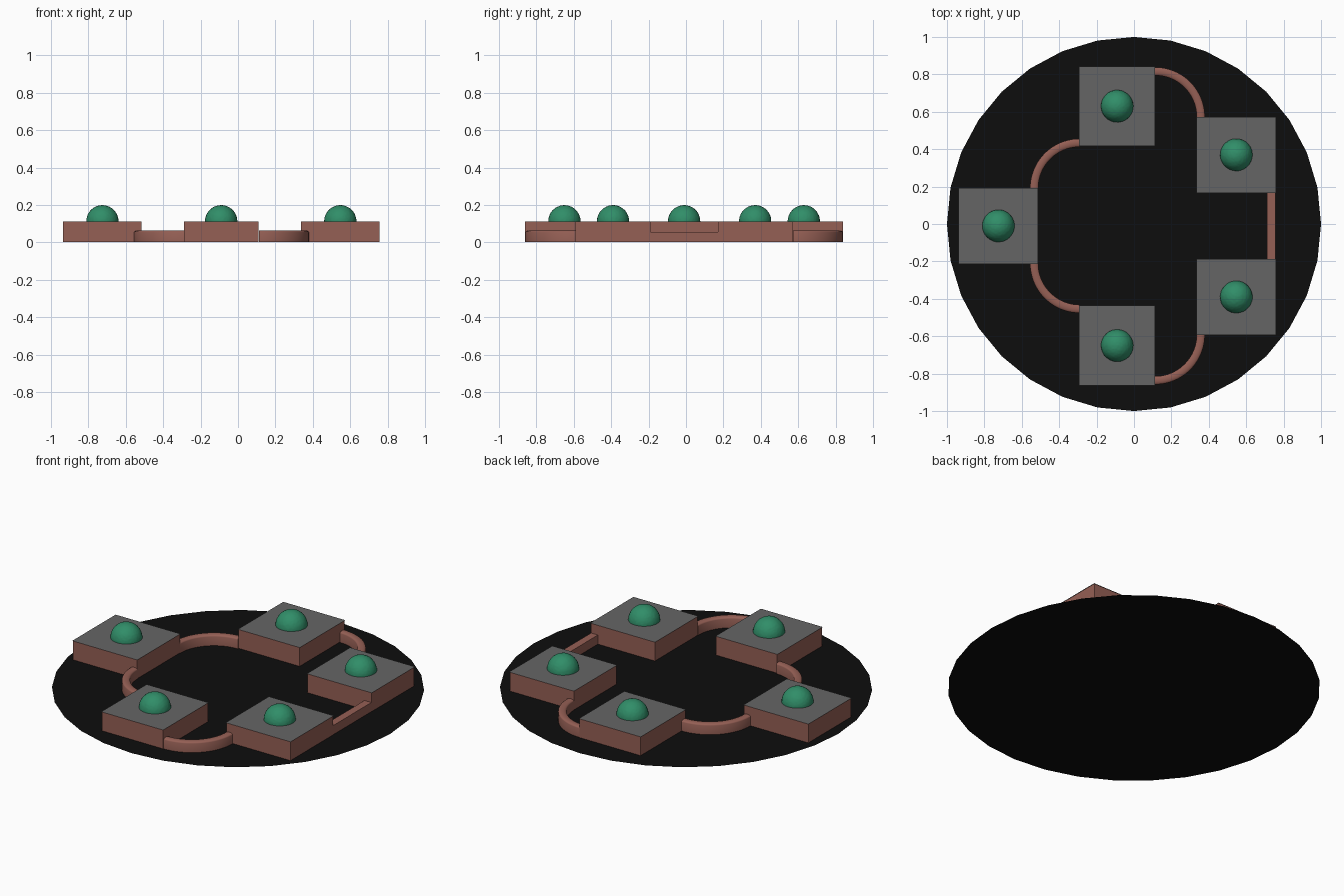
import bpy, bmesh, math, random
from mathutils import Vector

if "Cube" in bpy.data.objects:
    bpy.data.objects.remove(bpy.data.objects["Cube"])

random.seed(3)


def material(name, rgb):
    m = bpy.data.materials.new(name)
    m.diffuse_color = (*rgb, 1)
    m.use_nodes = True
    m.node_tree.nodes["Principled BSDF"].inputs["Base Color"].default_value = m.diffuse_color
    return m


BRICK = material("brick", (0.30, 0.115, 0.09))
GREEN = material("foliage", (0.03, 0.27, 0.14))
BLACK = material("black", (0.004, 0.004, 0.004))
SLATE = material("slate", (0.13, 0.13, 0.13))
FLOOR = 0.001   # keeps undersides just above the base disc
TOP = 0.113


def finish(name, bm, mat, smooth=None):
    bmesh.ops.recalc_face_normals(bm, faces=bm.faces)
    me = bpy.data.meshes.new(name)
    bm.to_mesh(me)
    bm.free()
    me.materials.append(mat)
    ob = bpy.data.objects.new(name, me)
    bpy.context.collection.objects.link(ob)
    if smooth:
        bpy.ops.object.select_all(action='DESELECT')
        ob.select_set(True)
        bpy.context.view_layer.objects.active = ob
        bpy.ops.object.shade_smooth_by_angle(angle=math.radians(smooth))
    return ob


def box(name, x0, x1, y0, y1, z0, z1, mat):
    bm = bmesh.new()
    bmesh.ops.create_cube(bm, size=1)
    bmesh.ops.scale(bm, vec=(x1 - x0, y1 - y0, z1 - z0), verts=bm.verts)
    bmesh.ops.translate(bm, vec=((x0 + x1) / 2, (y0 + y1) / 2, (z0 + z1) / 2), verts=bm.verts)
    return finish(name, bm, mat)


def curved_wall(name, cx, cy, start, radius=0.244, half=0.022, steps=20):
    # wall section with a shallow rounded top, swept through a quarter turn
    section = [(-half, FLOOR), (half, FLOOR)]
    for i in range(9):
        a = math.pi * i / 8
        section.append((half * math.cos(a), 0.054 + 0.01 * math.sin(a)))
    bm = bmesh.new()
    rings = []
    for s in range(steps + 1):
        a = math.radians(start + 90 * s / steps)
        rings.append([bm.verts.new((cx + (radius + r) * math.cos(a),
                                    cy + (radius + r) * math.sin(a), z)) for r, z in section])
    n = len(section)
    for p, q in zip(rings, rings[1:]):
        for i in range(n):
            j = (i + 1) % n
            bm.faces.new((p[i], p[j], q[j], q[i]))
    bm.faces.new(rings[0])
    bm.faces.new(rings[-1])
    finish(name, bm, BRICK, 40)


# Flat base disc
bm = bmesh.new()
bmesh.ops.create_circle(bm, cap_ends=True, segments=32, radius=1)
finish("base_disc", bm, BLACK)

# Square planters: block, grey top sheet and rough round shrub
planters = {
    "left": (-0.725, -0.01, 0.42, 0.40),
    "back": (-0.09, 0.63, 0.40, 0.42),
    "back_right": (0.547, 0.37, 0.42, 0.40),
    "front_right": (0.547, -0.39, 0.42, 0.40),
    "front": (-0.09, -0.65, 0.40, 0.42),
}
for key, (x, y, w, d) in planters.items():
    box(key + "_planter", x - w / 2, x + w / 2, y - d / 2, y + d / 2, FLOOR, TOP, BRICK)

    bm = bmesh.new()
    bmesh.ops.create_grid(bm, x_segments=1, y_segments=1, size=0.5)
    bmesh.ops.scale(bm, vec=(w + 0.006, d + 0.006, 1), verts=bm.verts)
    bmesh.ops.translate(bm, vec=(x, y, TOP + 0.001), verts=bm.verts)
    finish(key + "_planter_top", bm, SLATE)

    bm = bmesh.new()
    bmesh.ops.create_icosphere(bm, subdivisions=5, radius=0.086)
    for v in bm.verts:
        v.co *= 1 + random.uniform(-0.006, 0.006)
    bmesh.ops.translate(bm, vec=(x, y, TOP), verts=bm.verts)
    finish(key + "_shrub", bm, GREEN, 30)

# Low curved walls linking the planters
curved_wall("back_right_wall", 0.113, 0.572, 0)
curved_wall("front_right_wall", 0.113, -0.592, 270)
curved_wall("back_left_wall", -0.29, 0.19, 90)
curved_wall("front_left_wall", -0.29, -0.21, 180)

# Straight low wall on the right
box("right_wall", 0.711, 0.756, -0.19, 0.17, FLOOR, 0.055, BRICK)
